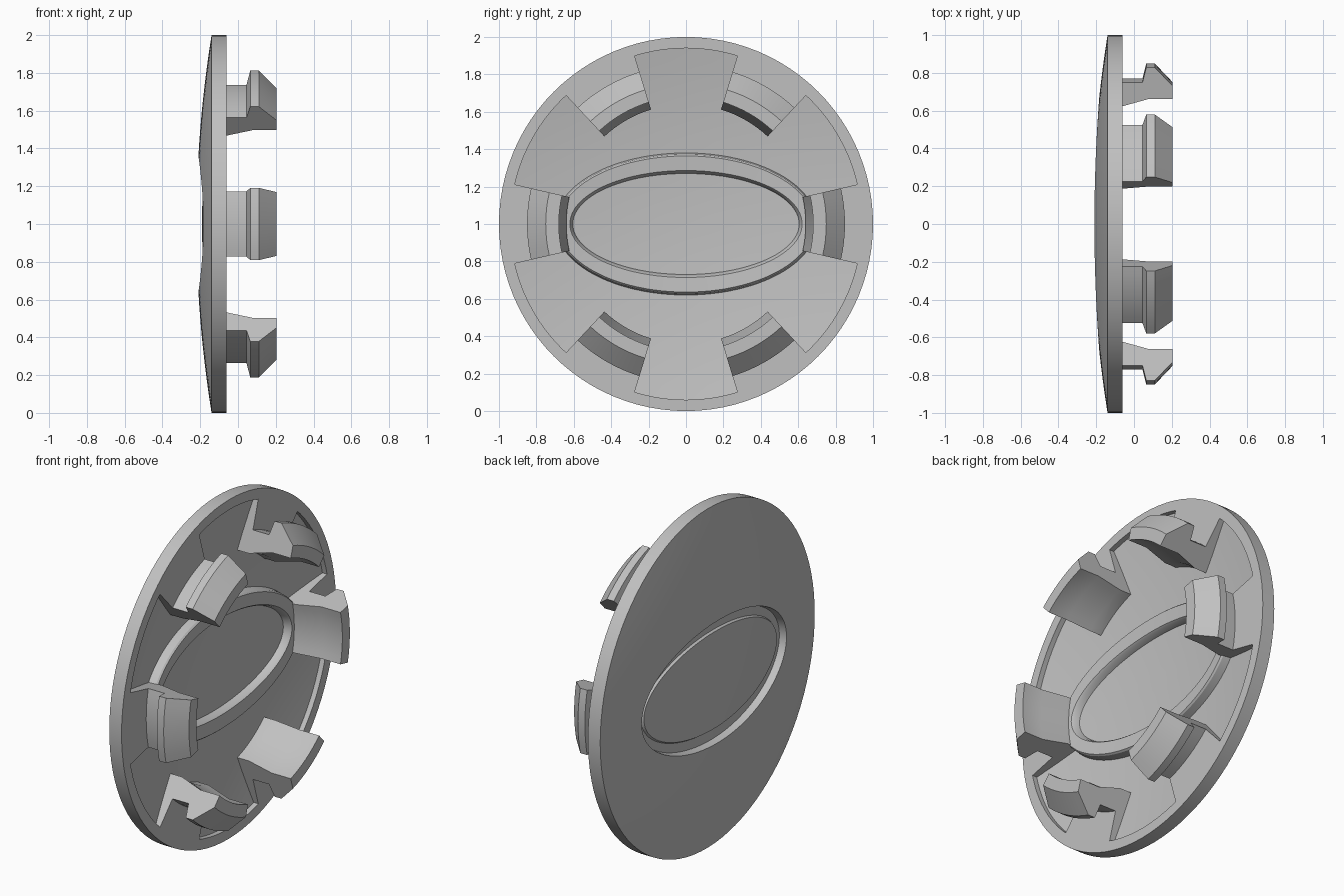
import bpy, bmesh, math
from math import sin, cos, pi

cube = bpy.data.objects.get("Cube")
if cube:
    bpy.data.objects.remove(cube, do_unlink=True)

SEGMENTS = 96
CENTRE_Z = 1.0
BACK_X = -0.06          # flat plane of the rim on the clip side

grey = bpy.data.materials.new("plain grey")
grey.use_nodes = True
grey.diffuse_color = (0.53, 0.53, 0.53, 1)
grey.node_tree.nodes["Principled BSDF"].inputs["Base Color"].default_value = (0.53, 0.53, 0.53, 1)


def outer_dome(r, lift):
    return -0.14 - 0.08 * (1 - r * r) + lift


def inner_dome(r, lift):
    return -0.175 + 0.085 * (r / 0.94) ** 2 + lift


def flat(r, x):
    return x


def finish(bm, name):
    bmesh.ops.recalc_face_normals(bm, faces=bm.faces)
    mesh = bpy.data.meshes.new(name)
    bm.to_mesh(mesh)
    bm.free()
    mesh.materials.append(grey)
    obj = bpy.data.objects.new(name, mesh)
    bpy.context.collection.objects.link(obj)
    bpy.ops.object.select_all(action="DESELECT")
    obj.select_set(True)
    bpy.context.view_layer.objects.active = obj
    bpy.ops.object.shade_smooth_by_angle(angle=math.radians(25))
    return obj


def spread(a0, b0, a1, b1, steps, surface, lift):
    """Loops blending from one ellipse to another along a surface."""
    return [(a0 + (a1 - a0) * i / steps, b0 + (b1 - b0) * i / steps, surface, lift)
            for i in range(steps + 1)]


def build_cap():
    # Outer face: sunken oval floor, groove around it, dome out to the edge
    loops = spread(0.1, 0.046, 0.62, 0.285, 5, outer_dome, 0.03)
    loops += [(0.628, 0.293, outer_dome, 0.042), (0.667, 0.352, outer_dome, 0.042)]
    loops += spread(0.675, 0.36, 1, 1, 10, outer_dome, 0)
    # Rim wall, rim ring and the small step inside it
    loops += [(1, 1, flat, BACK_X), (0.94, 0.94, flat, BACK_X)]
    # Inner face: hollow dome, raised oval ridge, oval floor
    loops += spread(0.94, 0.94, 0.70, 0.38, 8, inner_dome, 0)
    loops += [(0.692, 0.372, inner_dome, 0.045), (0.684, 0.364, inner_dome, 0.055),
              (0.621, 0.286, inner_dome, 0.055), (0.613, 0.278, inner_dome, 0.045)]
    loops += spread(0.605, 0.27, 0.1, 0.046, 5, inner_dome, 0.012)

    bm = bmesh.new()
    rings = []
    for a, b, surface, lift in loops:
        ring = []
        for i in range(SEGMENTS):
            t = 2 * pi * i / SEGMENTS
            y, z = a * cos(t), b * sin(t)
            ring.append(bm.verts.new((surface(math.hypot(y, z), lift), y, z + CENTRE_Z)))
        rings.append(ring)
    for low, high in zip(rings, rings[1:]):
        for i in range(SEGMENTS):
            j = (i + 1) % SEGMENTS
            bm.faces.new((low[i], low[j], high[j], high[i]))
    bm.faces.new(rings[0])
    bm.faces.new(rings[-1])
    return finish(bm, "cap_disc")


# Clip section as (radius, x): rib foot, post, snap lip, tapered tip, inner face
CLIP = [(0.945, BACK_X), (0.77, BACK_X), (0.77, 0.045), (0.85, 0.065), (0.85, 0.11),
        (0.75, 0.205), (0.68, 0.205), (0.68, 0.08), (0.64, BACK_X), (0.64, -0.14),
        (0.945, -0.1)]


def build_clip(angle, name, half=math.radians(13), steps=8):
    bm = bmesh.new()
    sections = []
    for i in range(steps + 1):
        t = angle - half + 2 * half * i / steps
        sections.append([bm.verts.new((x, r * cos(t), r * sin(t) + CENTRE_Z)) for r, x in CLIP])
    for s, e in zip(sections, sections[1:]):
        for i in range(len(CLIP)):
            j = (i + 1) % len(CLIP)
            bm.faces.new((s[i], s[j], e[j], e[i]))
    bm.faces.new(sections[0])
    bm.faces.new(sections[-1])
    return finish(bm, name)


build_cap()
for k in range(6):
    build_clip(k * pi / 3, f"snap_clip_{k + 1}")
